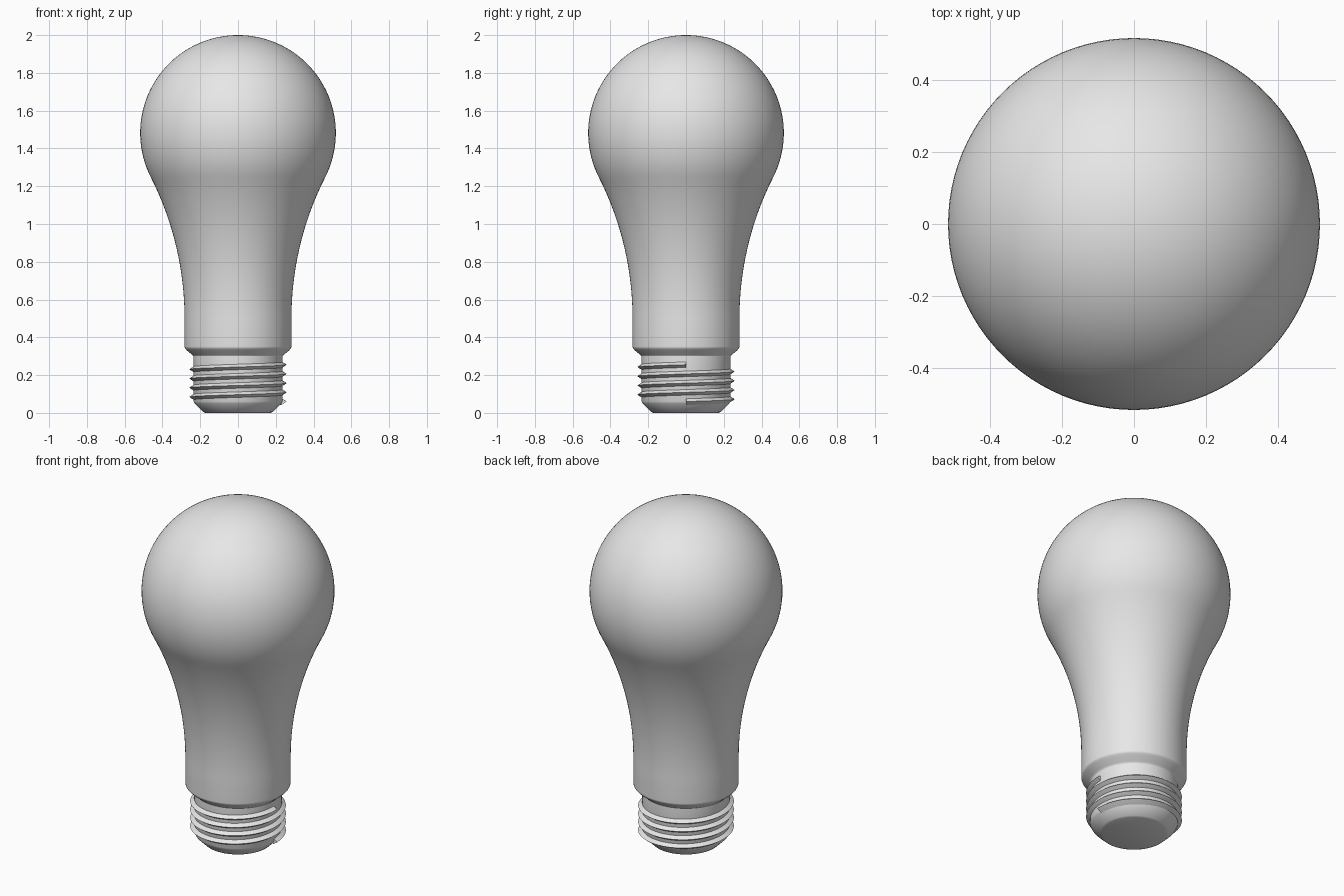
import bpy, bmesh
from math import sin, cos, pi, sqrt, atan2

if "Cube" in bpy.data.objects:
    bpy.data.objects.remove(bpy.data.objects["Cube"], do_unlink=True)

grey = bpy.data.materials.new("plain_grey")
grey.use_nodes = True
grey.diffuse_color = (0.8, 0.8, 0.8, 1)
grey.node_tree.nodes["Principled BSDF"].inputs["Base Color"].default_value = (0.8, 0.8, 0.8, 1)

SEGMENTS = 96


def finish(name, bm, angle):
    """Turn a bmesh into a shaded object."""
    bmesh.ops.recalc_face_normals(bm, faces=bm.faces)
    mesh = bpy.data.meshes.new(name)
    bm.to_mesh(mesh)
    bm.free()
    mesh.materials.append(grey)
    obj = bpy.data.objects.new(name, mesh)
    bpy.context.collection.objects.link(obj)
    bpy.ops.object.select_all(action='DESELECT')
    obj.select_set(True)
    bpy.context.view_layer.objects.active = obj
    bpy.ops.object.shade_smooth_by_angle(angle=angle)
    return obj


def lathe(name, profile, angle=pi / 6):
    """Revolve (radius, height) points that start and end on the axis."""
    bm = bmesh.new()
    verts = [bm.verts.new((r, 0, z)) for r, z in profile]
    edges = [bm.edges.new(pair) for pair in zip(verts, verts[1:])]
    bmesh.ops.spin(bm, geom=verts + edges, cent=(0, 0, 0), axis=(0, 0, 1),
                   angle=2 * pi, steps=SEGMENTS)
    bmesh.ops.remove_doubles(bm, verts=bm.verts, dist=0.0001)
    return finish(name, bm, angle)


def arc(cx, cz, radius, start, end, steps):
    return [(cx + radius * cos(start + (end - start) * i / steps),
             cz + radius * sin(start + (end - start) * i / steps))
            for i in range(steps + 1)]


# Glass envelope: collar, concave neck and a tangent spherical crown
R, CENTRE, NECK, NECK_Z = 0.518, 1.482, 0.283, 0.5
rise = CENTRE - NECK_Z
sweep = (NECK**2 + rise**2 - R**2) / (2 * (R - NECK))
neck_x = NECK + sweep
lean = atan2(rise, neck_x)
collar = [(0, 0.285), (0.232, 0.285), (0.235, 0.3), (0.243, 0.308), (0.27, 0.33)]
rim = arc(NECK - 0.02, 0.352, 0.02, -pi / 4, 0, 5)
neck = arc(neck_x, NECK_Z, sweep, pi, pi - lean, 24)
crown = arc(0, CENTRE, R, -lean, pi / 2, 40)[1:-1] + [(0, CENTRE + R)]
lathe("glass_bulb", collar + rim + neck + crown, pi / 4)

# Screw base core with a chamfered foot
lathe("screw_base", [(0, 0), (0.172, 0), (0.184, 0.005), (0.228, 0.049),
                     (0.235, 0.062), (0.235, 0.3), (0, 0.3)])

# Helical thread, four turns with blunt ends
TURNS, PITCH, START_Z = 4, 0.0488, 0.06
section = [(0.228, -0.019), (0.252, -0.004), (0.257, 0),
           (0.252, 0.004), (0.228, 0.019)]
bm = bmesh.new()
rings = []
for i in range(TURNS * SEGMENTS + 1):
    a = 2 * pi * i / SEGMENTS
    z0 = START_Z + PITCH * i / SEGMENTS
    rings.append([bm.verts.new((r * cos(a), r * sin(a), z0 + dz)) for r, dz in section])
for lower, upper in zip(rings, rings[1:]):
    for k in range(len(section)):
        n = (k + 1) % len(section)
        bm.faces.new((lower[k], lower[n], upper[n], upper[k]))
bm.faces.new(rings[0])
bm.faces.new(rings[-1])
finish("screw_thread", bm, pi / 6)
